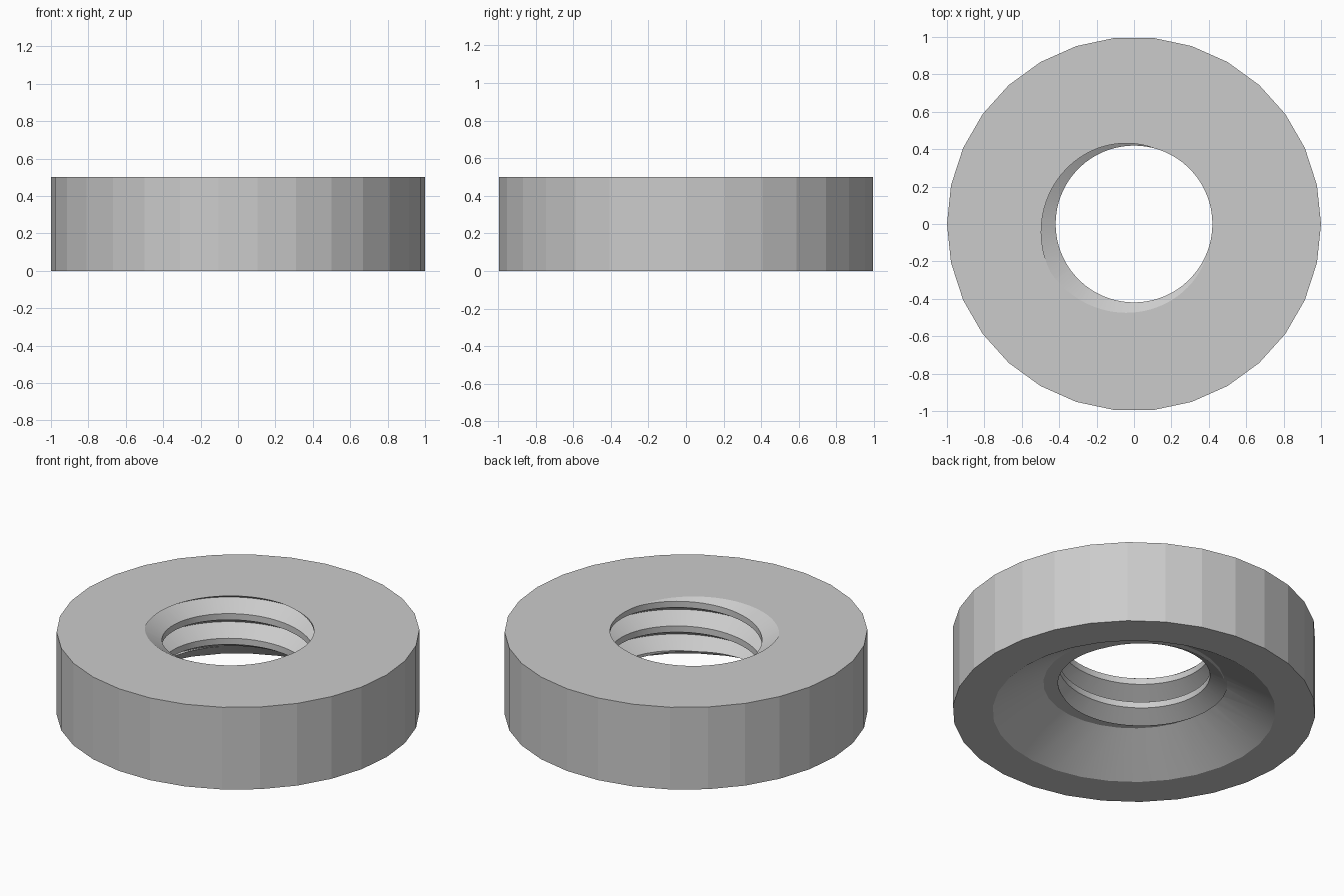
import bpy, bmesh
from math import cos, sin, pi, radians

HEIGHT, LEDGE = 0.5, 0.18
PITCH, MINOR, ROOT = 0.15, 0.419, 0.516
ROOT_ANGLE = radians(210)      # where the thread root meets the top face

cube = bpy.data.objects.get("Cube")
if cube:
    bpy.data.objects.remove(cube, do_unlink=True)

steel = bpy.data.materials.new("plain grey")
steel.use_nodes = True
grey = (0.6, 0.6, 0.6, 1)
steel.diffuse_color = grey
steel.node_tree.nodes["Principled BSDF"].inputs["Base Color"].default_value = grey


def make_object(name, bm):
    bmesh.ops.recalc_face_normals(bm, faces=bm.faces)
    mesh = bpy.data.meshes.new(name)
    bm.to_mesh(mesh)
    bm.free()
    obj = bpy.data.objects.new(name, mesh)
    bpy.context.collection.objects.link(obj)
    mesh.materials.append(steel)
    return obj


def loft(name, rings, close_profile):
    """Skin a list of equally long rings of points and cap the two ends."""
    bm = bmesh.new()
    rows = [[bm.verts.new(p) for p in ring] for ring in rings]
    n = len(rows[0])
    for a, b in zip(rows, rows[1:]):
        for i in range(n):
            j = (i + 1) % n
            bm.faces.new((a[i], a[j], b[j], b[i]))
    if close_profile:
        bm.faces.new(rows[0])
        bm.faces.new(rows[-1])
    return make_object(name, bm)


def circle(radius, z, sides):
    return [(radius * cos(2 * pi * i / sides), radius * sin(2 * pi * i / sides), z)
            for i in range(sides)]


# Ring body: faceted disc with a conical recess underneath
ring = loft("threaded_ring",
            [circle(r, z, 30) for r, z in
             ((0.5, LEDGE), (0.78, 0), (1, 0), (1, HEIGHT))], True)

# Plain bore
bore = loft("bore_cutter", [circle(MINOR, z, 90) for z in (-0.2, 0.8)], True)

# Right-handed V groove swept along a helix
inner = MINOR - 0.015
half = PITCH * 3 / 8 * (ROOT - inner) / (ROOT - MINOR)
steps = 72
sections = []
for k in range(-3 * steps, steps + 1):
    turn = k / steps
    a = ROOT_ANGLE + 2 * pi * turn
    z = HEIGHT + PITCH * turn
    sections.append([(r * cos(a), r * sin(a), z + dz)
                     for r, dz in ((inner, -half), (ROOT, 0), (inner, half))])
groove = loft("groove_cutter", sections, True)

# Cut the bore and the thread into the ring
bpy.ops.object.select_all(action="DESELECT")
bpy.context.view_layer.objects.active = ring
ring.select_set(True)
for cutter in (bore, groove):
    cutter.hide_render = True
    cut = ring.modifiers.new(cutter.name, "BOOLEAN")
    cut.operation = "DIFFERENCE"
    cut.solver = "EXACT"
    cut.object = cutter
    bpy.ops.object.modifier_apply(modifier=cut.name)
for cutter in (bore, groove):
    bpy.data.objects.remove(cutter, do_unlink=True)

# Smooth thread, crisp outer facets
bpy.ops.object.shade_smooth_by_angle(angle=radians(10))
